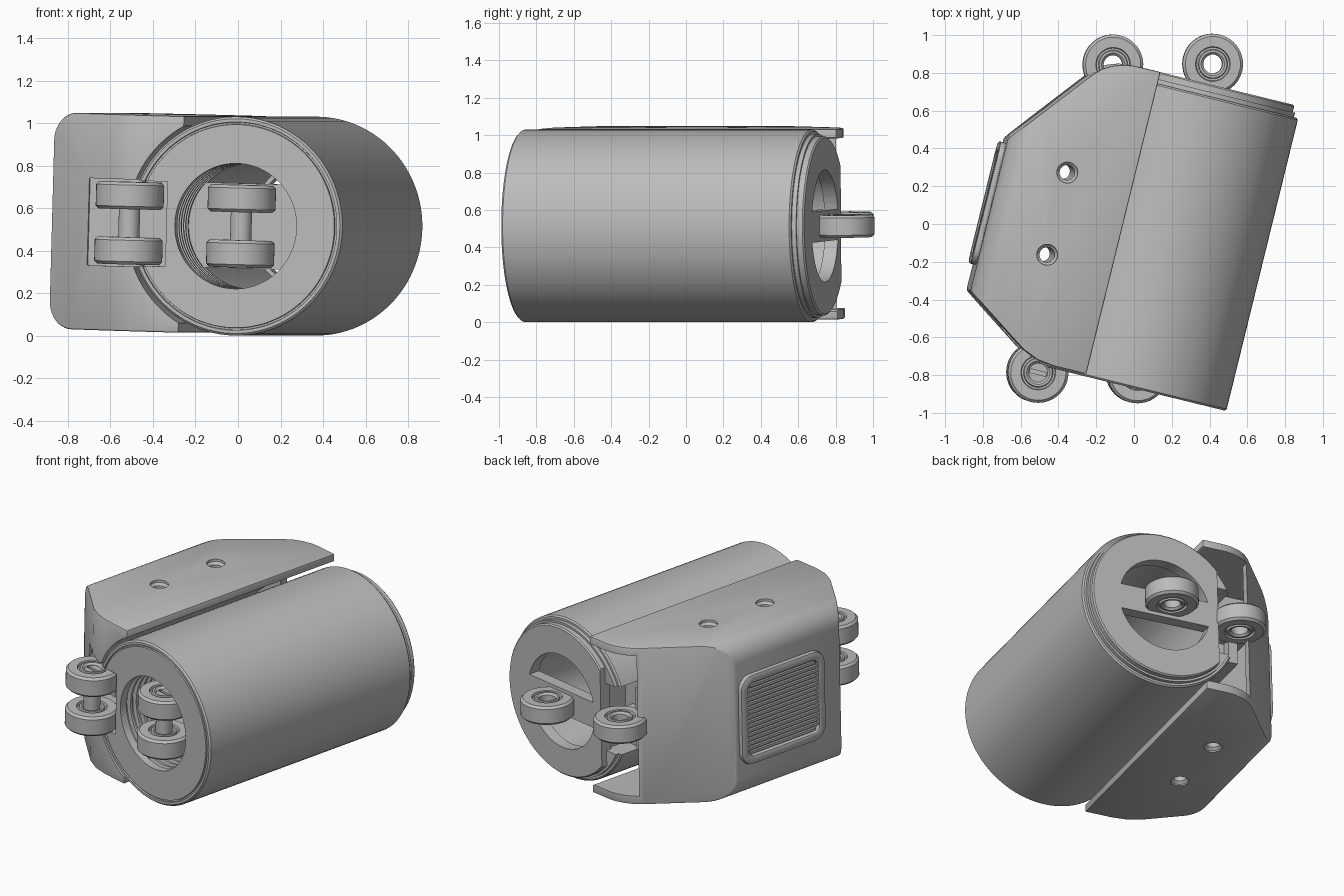
import bpy, bmesh, math
from mathutils import Vector, Matrix

if "Cube" in bpy.data.objects:
    bpy.data.objects.remove(bpy.data.objects["Cube"], do_unlink=True)

grey = bpy.data.materials.new("plain_grey")
grey.use_nodes = True
COLOUR = (0.5, 0.5, 0.5, 1)
grey.diffuse_color = COLOUR
grey.node_tree.nodes["Principled BSDF"].inputs["Base Color"].default_value = COLOUR

CU, CZ = 0.196, 0.515          # drum axis position
AXES = {"X": Vector((1, 0, 0)), "Y": Vector((0, 1, 0)), "Z": Vector((0, 0, 1))}
parts = []


def finish(name, bm, keep=True):
    bmesh.ops.recalc_face_normals(bm, faces=bm.faces)
    mesh = bpy.data.meshes.new(name)
    bm.to_mesh(mesh)
    bm.free()
    mesh.materials.append(grey)
    ob = bpy.data.objects.new(name, mesh)
    bpy.context.collection.objects.link(ob)
    if keep:
        parts.append(ob)
    return ob


def lathe(name, profile, centre, axis, steps=64, keep=True):
    """Spin a closed (radius, height) profile about an axis."""
    bm = bmesh.new()
    c = Vector(centre)
    vs = [bm.verts.new(c + Vector((r, 0, 0)) + AXES[axis] * h) for r, h in profile]
    es = [bm.edges.new((vs[i - 1], vs[i])) for i in range(len(vs))
          if not (profile[i][0] == 0 and profile[i - 1][0] == 0)]
    bmesh.ops.spin(bm, geom=vs + es, cent=c, axis=AXES[axis], angle=math.tau, steps=steps)
    bmesh.ops.remove_doubles(bm, verts=bm.verts, dist=0.0001)
    return finish(name, bm, keep)


def prism(name, pts, axis, lo, hi, keep=True):
    """Extrude a flat outline along an axis."""
    bm = bmesh.new()
    place = {"X": lambda p, h: (h, p[0], p[1]), "Y": lambda p, h: (p[0], h, p[1]),
             "Z": lambda p, h: (p[0], p[1], h)}[axis]
    face = bm.faces.new([bm.verts.new(place(p, lo)) for p in pts])
    new = bmesh.ops.extrude_face_region(bm, geom=[face])["geom"]
    bmesh.ops.translate(bm, vec=AXES[axis] * (hi - lo),
                        verts=[v for v in new if isinstance(v, bmesh.types.BMVert)])
    return finish(name, bm, keep)


def box(name, x, y, z, keep=True):
    return prism(name, [(x[0], y[0]), (x[1], y[0]), (x[1], y[1]), (x[0], y[1])], "Z", *z, keep)


def rounded(a0, a1, b0, b1, radii):
    """Rectangle with a corner radius per corner, anticlockwise from lower left."""
    out = []
    for k, (a, b, sa, sb) in enumerate([(a0, b0, 1, 1), (a1, b0, -1, 1),
                                        (a1, b1, -1, -1), (a0, b1, 1, -1)]):
        r = radii[k]
        if r == 0:
            out.append((a, b))
            continue
        for i in range(11):
            t = math.pi + k * math.pi / 2 + i * math.pi / 20
            out.append((a + sa * r + r * math.cos(t), b + sb * r + r * math.sin(t)))
    return out


def apply(ob, mod):
    bpy.context.view_layer.objects.active = ob
    bpy.ops.object.modifier_apply(modifier=mod.name)


def cut(ob, tool, op="DIFFERENCE"):
    mod = ob.modifiers.new("cut", "BOOLEAN")
    mod.operation, mod.solver, mod.object = op, "EXACT", tool
    apply(ob, mod)
    bpy.data.objects.remove(tool, do_unlink=True)


def soften(ob, width, segments=2):
    mod = ob.modifiers.new("soft", "BEVEL")
    mod.width, mod.segments, mod.limit_method = width, segments, "ANGLE"
    apply(ob, mod)


# Drum: hollow tube with a rim groove, threaded mouth and stepped rear
profile = [(0.295, -0.845), (0.478, -0.845), (0.48, -0.835), (0.488, -0.835), (0.49, -0.845),
           (0.505, -0.845), (0.515, -0.835), (0.515, 0.742), (0.506, 0.751), (0.492, 0.751),
           (0.492, 0.775), (0.4, 0.775), (0.32, 0.74)]
for i in range(7):
    v = -0.5 - i * 0.045
    profile += [(0.32, v), (0.32, v - 0.02), (0.295, v - 0.025), (0.295, v - 0.04)]
drum = lathe("drum", profile, (CU, 0, CZ), "Y", 96)
cut(drum, box("t", (-0.5, -0.14), (0.6, 1), (CZ - 0.22, CZ + 0.22), False))
cut(drum, box("t", (-0.5, -0.14), (-1, -0.69), (CZ - 0.2, CZ + 0.2), False))

# Rear cap: flat on the housing side, two half-moon windows around a bar
cap = lathe("rear_cap", [(0, 0.74), (0.479, 0.74), (0.479, 0.806), (0.471, 0.814), (0, 0.814)],
            (CU, 0, CZ), "Y", 96)
cut(cap, box("t", (-0.5, -0.16), (0.5, 1), (-0.5, 1.5), False))
for s in (1, -1):
    arc = [math.radians(16 + 148 * i / 24) for i in range(25)]
    moon = prism("t", [(CU + 0.3 * math.cos(a), CZ + s * 0.3 * math.sin(a)) for a in arc],
                 "Y", 0.6, 1, False)
    cut(cap, moon)

# Cross block inside the drum that carries the front lugs
box("inner_crossbar", (CU - 0.31, CU + 0.31), (-0.55, -0.46), (CZ - 0.2, CZ + 0.2))

# Housing: outline with angled corners, crossed with a rounded section
outline = [(-0.07, -0.832), (-0.249, -0.832), (-0.34, -0.82), (-0.426, -0.784), (-0.771, -0.549),
           (-0.771, 0.275), (-0.421, 0.71), (-0.375, 0.756), (-0.326, 0.785),
           (-0.27, 0.805), (-0.219, 0.813), (-0.07, 0.815)]
housing = prism("housing", outline, "Z", -0.2, 1.3)
cut(housing, prism("t", rounded(-0.768, 0, 0.006, 1.025, (0.13, 0, 0, 0.13)), "Y", -1, 1, False),
    "INTERSECT")
soften(housing, 0.008)
cut(housing, lathe("t", [(0, -1), (0.535, -1), (0.535, 1), (0, 1)], (CU, 0, CZ), "Y", 96, False))
# rear pocket and front slot
cut(housing, prism("t", [(-0.69, 0.32), (-0.4, 0.68), (-0.4, 1), (0.3, 1), (0.3, 0.32)], "Z",
                   0.06, 0.975, False))
cut(housing, box("t", (-0.555, 0), (-1, -0.68), (CZ - 0.205, CZ + 0.205), False))
# countersunk holes through the housing
for v in (0.18, -0.268):
    cut(housing, lathe("t", [(0, -0.2), (0.06, -0.2), (0.055, 0.015), (0.04, 0.03),
                             (0.04, 0.995), (0.055, 1.01), (0.06, 1.2), (0, 1.2)],
                       (-0.422, v, 0), "Z", 32, False))

# Grip panel: raised frame with horizontal ribs
frame = prism("grip_frame", rounded(-0.41, 0.255, 0.225, 0.805, [0.09] * 4), "X", -0.798, -0.76)
cut(frame, prism("t", rounded(-0.355, 0.2, 0.28, 0.75, [0.045] * 4), "X", -1, -0.774, False))
soften(frame, 0.012)
for i in range(16):
    z = 0.3 + i * 0.0287
    inset = 0.02 if i in (0, 15) else 0
    box("grip_rib", (-0.79, -0.77), (-0.355 + inset, 0.2 - inset), (z - 0.008, z + 0.008))


# Hinge lugs: ringed eyes with arms running into the body
def lug(name, u, v, z, half, inward, reach):
    side = [(0.05, 0), (0.05, half - 0.012), (0.062, half), (0.074, half), (0.078, half - 0.015),
            (0.088, half - 0.015), (0.092, half), (0.146, half), (0.16, half - 0.014), (0.16, 0)]
    ring = side[1:-1] + [(r, -h) for r, h in reversed(side[1:-1])]
    lathe(name + "_eye", ring, (u, v, z), "Z", 48)
    ends = sorted((v + inward * 0.11, v + inward * reach))
    box(name + "_arm", (u - 0.105, u + 0.105), ends, (z - half + 0.012, z + half - 0.012))


for label, u, front_v, rear_v in (("drum", CU + 0.006, -0.762, 0.922),
                                  ("housing", -0.31, -0.885, 0.792)):
    for s, level in ((1, "upper"), (-1, "lower")):
        lug(f"{label}_front_{level}_lug", u, front_v, CZ + s * 0.13, 0.064, 1, 0.28)
    lug(f"{label}_rear_lug", u, rear_v, CZ, 0.06, -1, 0.18 if label == "drum" else 0.45)
    pin = lathe(f"{label}_front_pin", [(0, -0.18), (0.05, -0.18), (0.05, 0.18), (0, 0.18)],
                (u, front_v, CZ), "Z", 32)
    for s in (1, -1):
        slot = box("t", (u - 0.045, u + 0.045), (front_v - 0.01, front_v + 0.01),
                   sorted((CZ + s * 0.15, CZ + s * 0.2)), False)
        cut(pin, slot)

# Rail between housing and drum, seen in the rear pocket
box("housing_rail", (-0.36, -0.3), (0.3, 0.66), (CZ - 0.2, CZ + 0.2))

# Slight roll about the drum axis, then turn the whole assembly
pivot = Matrix.Translation((CU, 0, CZ))
pose = (Matrix.Rotation(math.radians(-13.8), 4, "Z") @ pivot
        @ Matrix.Rotation(math.radians(1.6), 4, "Y") @ pivot.inverted())
bpy.ops.object.select_all(action="DESELECT")
for ob in parts:
    ob.data.transform(pose)
    ob.select_set(True)
bpy.context.view_layer.objects.active = parts[0]
bpy.ops.object.shade_smooth_by_angle(angle=math.radians(30))
